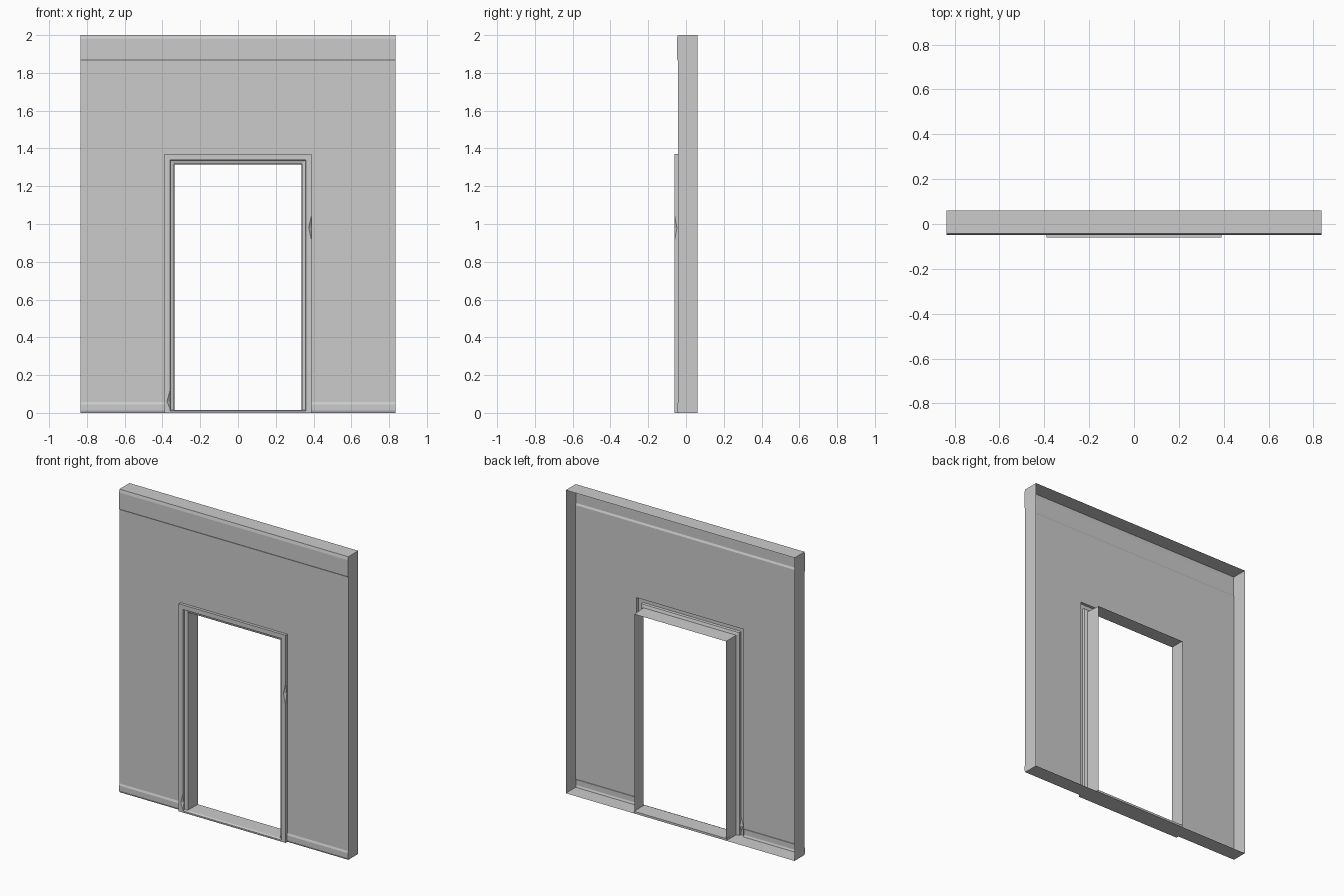
import bpy, bmesh

if "Cube" in bpy.data.objects:
    bpy.data.objects.remove(bpy.data.objects["Cube"])

W, BACK, SKIN, FRONT = 0.835, 0.061, -0.042, -0.061
DOOR, DOOR_TOP = 0.39, 1.37          # outer edge of the door frame


def finish(name, bm):
    bmesh.ops.remove_doubles(bm, verts=bm.verts, dist=1e-5)
    mesh = bpy.data.meshes.new(name)
    bm.to_mesh(mesh)
    bm.free()
    obj = bpy.data.objects.new(name, mesh)
    bpy.context.collection.objects.link(obj)


def loft(bm, rows):
    """Skin neighbouring rows of points with quads."""
    rows = [[bm.verts.new(p) for p in row] for row in rows]
    for a, b in zip(rows, rows[1:]):
        for i in range(len(a) - 1):
            bm.faces.new((a[i], b[i], b[i + 1], a[i + 1]))


def face(bm, pts):
    bm.faces.new([bm.verts.new(p) for p in pts])


# Front skin profile (y, z): skirting, wall, crown band
lower = [(SKIN, 0), (-0.047, 0.013), (-0.047, 0.045), (SKIN, 0.058), (SKIN, DOOR_TOP)]
upper = [(SKIN, DOOR_TOP), (SKIN, 1.862), (-0.048, 1.874), (-0.048, 1.98), (-0.043, 2.0)]

bm = bmesh.new()
xs = (-W, -DOOR, DOOR, W)
for x0, x1 in ((-W, -DOOR), (DOOR, W)):
    loft(bm, [[(x, y, z) for y, z in lower] for x in (x0, x1)])
loft(bm, [[(x, y, z) for y, z in upper] for x in xs])
finish("wall_front_skin", bm)

# Side, top and bottom returns; the back stays open
bm = bmesh.new()
outline = lower + upper[1:] + [(BACK, 2.0), (BACK, 0)]
face(bm, [(W, y, z) for y, z in reversed(outline)])
face(bm, [(-W, y, z) for y, z in outline])
face(bm, [(-W, -0.043, 2), (W, -0.043, 2), (W, BACK, 2), (-W, BACK, 2)])
face(bm, [(-W, BACK, 0), (W, BACK, 0), (W, SKIN, 0), (DOOR, SKIN, 0), (DOOR, FRONT, 0),
          (-DOOR, FRONT, 0), (-DOOR, SKIN, 0), (-W, SKIN, 0)])
finish("wall_returns", bm)


# Door frame section (offset from centre, y), with optional chipped edges
def section(chip=None):
    outer = [(0.374, FRONT), (DOOR, -0.048)] if chip == "outer" else [(DOOR, FRONT)] * 2
    inner = [(0.36, -0.049), (0.376, FRONT)] if chip == "inner" else [(0.36, FRONT)] * 2
    return [(0.335, BACK), (0.338, -0.040), (0.357, -0.046)] + inner + outer + [(DOOR, SKIN)]


def leg(side, z, chip=None):
    return [(side * o, y, z) for o, y in section(chip)]


def corner(side):
    return [(side * o, y, DOOR_TOP - DOOR + o) for o, y in section()]


bm = bmesh.new()
loft(bm, [leg(-1, 0), leg(-1, 0.02), leg(-1, 0.06, "inner"), leg(-1, 0.12), corner(-1),
          corner(1), leg(1, 1.05), leg(1, 0.98, "outer"), leg(1, 0.91), leg(1, 0)])
finish("door_frame", bm)

# Threshold across the doorway
bm = bmesh.new()
loft(bm, [[(x, -0.058, 0), (x, -0.058, 0.009), (x, -0.045, 0.014), (x, BACK, 0.014), (x, BACK, 0)]
          for x in (-0.337, 0.337)])
loft(bm, [[(x, -0.058, 0), (x, -0.058, 0.009), (x, -0.045, 0.014)] for x in (-0.36, -0.337)])
loft(bm, [[(x, -0.058, 0), (x, -0.058, 0.009), (x, -0.045, 0.014)] for x in (0.337, 0.36)])
finish("door_threshold", bm)
